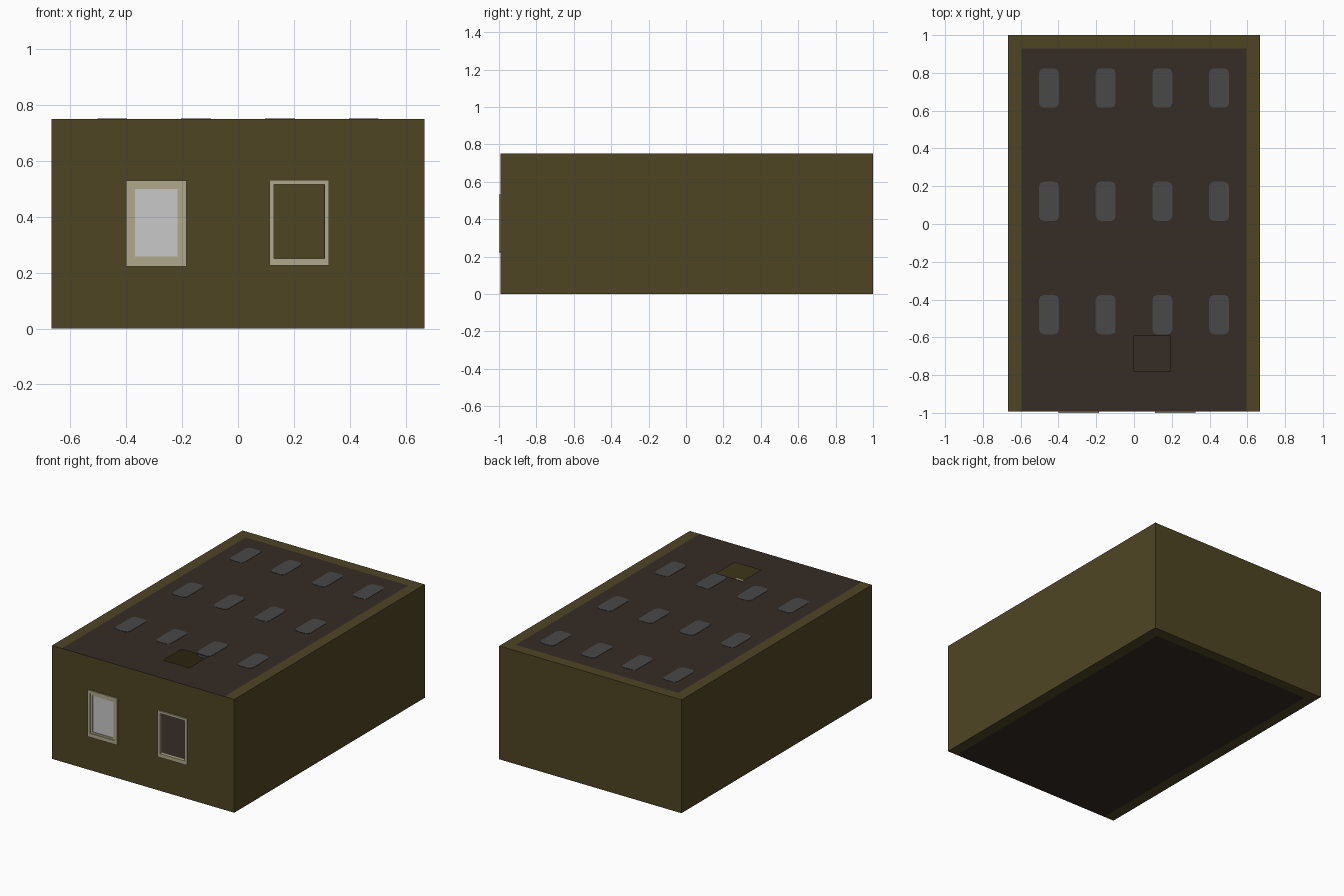
import bpy, bmesh

if "Cube" in bpy.data.objects:
    bpy.data.objects.remove(bpy.data.objects["Cube"])

H, X, XI = 0.75, 0.667, 0.595        # height, outer and inner half widths
YF, YB, YI = -0.992, 1.0, 0.93       # front, back, inner back


def mat(name, *rgb):
    m = bpy.data.materials.new(name)
    m.diffuse_color = (*rgb, 1)
    m.use_nodes = True
    m.node_tree.nodes["Principled BSDF"].inputs["Base Color"].default_value = m.diffuse_color
    return m


OLIVE = mat("olive wall", 0.078, 0.060, 0.017)
BROWN = mat("dark brown", 0.037, 0.025, 0.018)
GREY = mat("lamp grey", 0.065, 0.065, 0.065)
CREAM = mat("frame cream", 0.434, 0.392, 0.262)
GLASS = mat("pale glass", 0.58, 0.58, 0.58)


def finish(name, bm, material):
    me = bpy.data.meshes.new(name)
    bm.to_mesh(me)
    bm.free()
    me.materials.append(material)
    ob = bpy.data.objects.new(name, me)
    bpy.context.collection.objects.link(ob)
    return ob


def sheet(name, material, us, vs, place, holes=(), depth=None):
    """Flat grid sheet with the (column, row) cells in holes left open."""
    bm = bmesh.new()
    grid = [[bm.verts.new(place(u, v)) for v in vs] for u in us]
    for i in range(len(us) - 1):
        for j in range(len(vs) - 1):
            if (i, j) not in holes:
                bm.faces.new((grid[i][j], grid[i + 1][j], grid[i + 1][j + 1], grid[i][j + 1]))
    bmesh.ops.delete(bm, geom=[v for v in bm.verts if not v.link_faces], context='VERTS')
    if depth:
        r = bmesh.ops.extrude_face_region(bm, geom=bm.faces[:], use_keep_orig=True)
        moved = [g for g in r["geom"] if isinstance(g, bmesh.types.BMVert)]
        bmesh.ops.translate(bm, verts=moved, vec=depth)
        bmesh.ops.recalc_face_normals(bm, faces=bm.faces[:])
    return finish(name, bm, material)


# thick walls on three sides, one extruded U profile
bm = bmesh.new()
outline = [(-X, YF), (-XI, YF), (-XI, YI), (XI, YI), (XI, YF), (X, YF), (X, YB), (-X, YB)]
face = bm.faces.new([bm.verts.new((x, y, 0)) for x, y in outline])
r = bmesh.ops.extrude_face_region(bm, geom=[face], use_keep_orig=True)
bmesh.ops.translate(bm, verts=[g for g in r["geom"] if isinstance(g, bmesh.types.BMVert)], vec=(0, 0, H))
bmesh.ops.recalc_face_normals(bm, faces=bm.faces[:])
finish("side_and_back_walls", bm, OLIVE)

# thin front wall with two window openings
sheet("front_wall", OLIVE, (-XI, -0.385, -0.2, 0.125, 0.308, XI), (0, 0.247, 0.518, H),
      lambda u, v: (u, YF, v), holes={(1, 1), (3, 1)})

# floor, and roof with a square hatch opening
sheet("floor", BROWN, (XI, -XI), (YF, YI), lambda u, v: (u, v, 0))
sheet("roof", BROWN, (-XI, 0.0, 0.19, XI), (YF, -0.78, -0.59, YI),
      lambda u, v: (u, v, H), holes={(1, 1)})


# window frames, flush rings around each opening
def ring(name, x0, x1, z0, z1, side, bottom, y, depth):
    sheet(name, CREAM, (x0, x0 + side, x1 - side, x1), (z0, z0 + bottom, z1 - side, z1),
          lambda u, v: (u, y, v), holes={(1, 1)}, depth=(0, depth, 0))


ring("left_window_frame", -0.4, -0.185, 0.222, 0.53, 0.018, 0.025, -1.0, 0.025)
ring("right_window_frame", 0.112, 0.326, 0.225, 0.532, 0.016, 0.025, -1.0, 0.025)
ring("left_window_sash", -0.382, -0.203, 0.247, 0.512, 0.013, 0.011, -0.995, 0.015)
sheet("left_window_glass", GLASS, (-0.37, -0.215), (0.257, 0.5), lambda u, v: (u, -0.99, v))

# ceiling lamps, chamfered slabs showing just through the roof
for i, x in enumerate((-0.45, -0.15, 0.15, 0.45)):
    for j, y in enumerate((-0.48, 0.12, 0.72)):
        bm = bmesh.new()
        bmesh.ops.create_cube(bm, size=1)
        for v in bm.verts:
            v.co = (x + v.co.x * 0.106, y + v.co.y * 0.208, H - 0.009 + v.co.z * 0.022)
        upright = [e for e in bm.edges if abs(e.verts[0].co.z - e.verts[1].co.z) > 0.01]
        bmesh.ops.bevel(bm, geom=upright, offset=0.025, segments=2, profile=0.5, affect='EDGES')
        finish(f"ceiling_lamp_{i}_{j}", bm, GREY)
